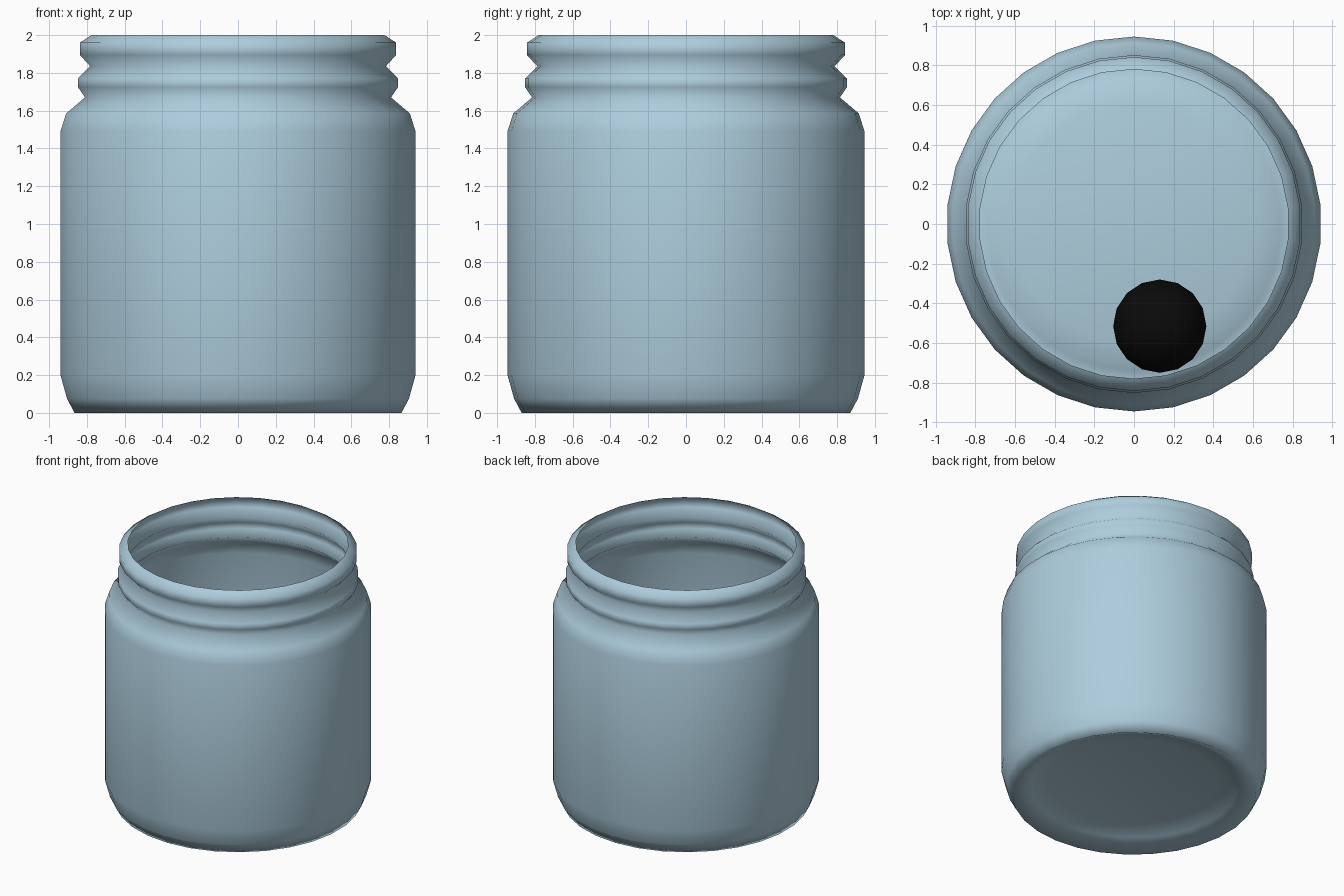
import bpy, bmesh, math

if "Cube" in bpy.data.objects:
    bpy.data.objects.remove(bpy.data.objects["Cube"])

SIDES = 30


def colour(obj, name, rgb):
    mat = bpy.data.materials.new(name)
    mat.diffuse_color = (*rgb, 1)
    mat.use_nodes = True
    mat.node_tree.nodes["Principled BSDF"].inputs["Base Color"].default_value = mat.diffuse_color
    obj.data.materials.append(mat)


def finish(bm, name):
    for f in bm.faces:
        f.smooth = True
    mesh = bpy.data.meshes.new(name)
    bm.to_mesh(mesh)
    bm.free()
    obj = bpy.data.objects.new(name, mesh)
    bpy.context.collection.objects.link(obj)
    return obj


# Jar: thin open shell, (radius, height) from the raised floor up to the lip
profile = [
    (0.60, 0.10), (0.74, 0.065), (0.87, 0.0), (0.91, 0.075), (0.945, 0.20),
    (0.945, 1.49), (0.915, 1.585), (0.815, 1.67), (0.852, 1.725),
    (0.852, 1.77), (0.787, 1.835), (0.842, 1.895), (0.842, 1.96), (0.78, 2.0),
]
bm = bmesh.new()
rings = []
for r, z in profile:
    ring = []
    for i in range(SIDES):
        a = math.pi / 2 + i * math.tau / SIDES
        ring.append(bm.verts.new((r * math.cos(a), r * math.sin(a), z)))
    rings.append(ring)
for low, high in zip(rings, rings[1:]):
    for i in range(SIDES):
        j = (i + 1) % SIDES
        bm.faces.new((low[i], low[j], high[j], high[i]))
bm.faces.new(rings[0][::-1])  # raised floor
jar = finish(bm, "jar")
colour(jar, "pale_blue", (0.42, 0.61, 0.72))

# Black ball resting on the jar floor
bm = bmesh.new()
bmesh.ops.create_uvsphere(bm, u_segments=16, v_segments=8, radius=0.235)
ball = finish(bm, "ball")
ball.location = (0.13, -0.515, 0.335)
colour(ball, "black", (0.003, 0.003, 0.003))
